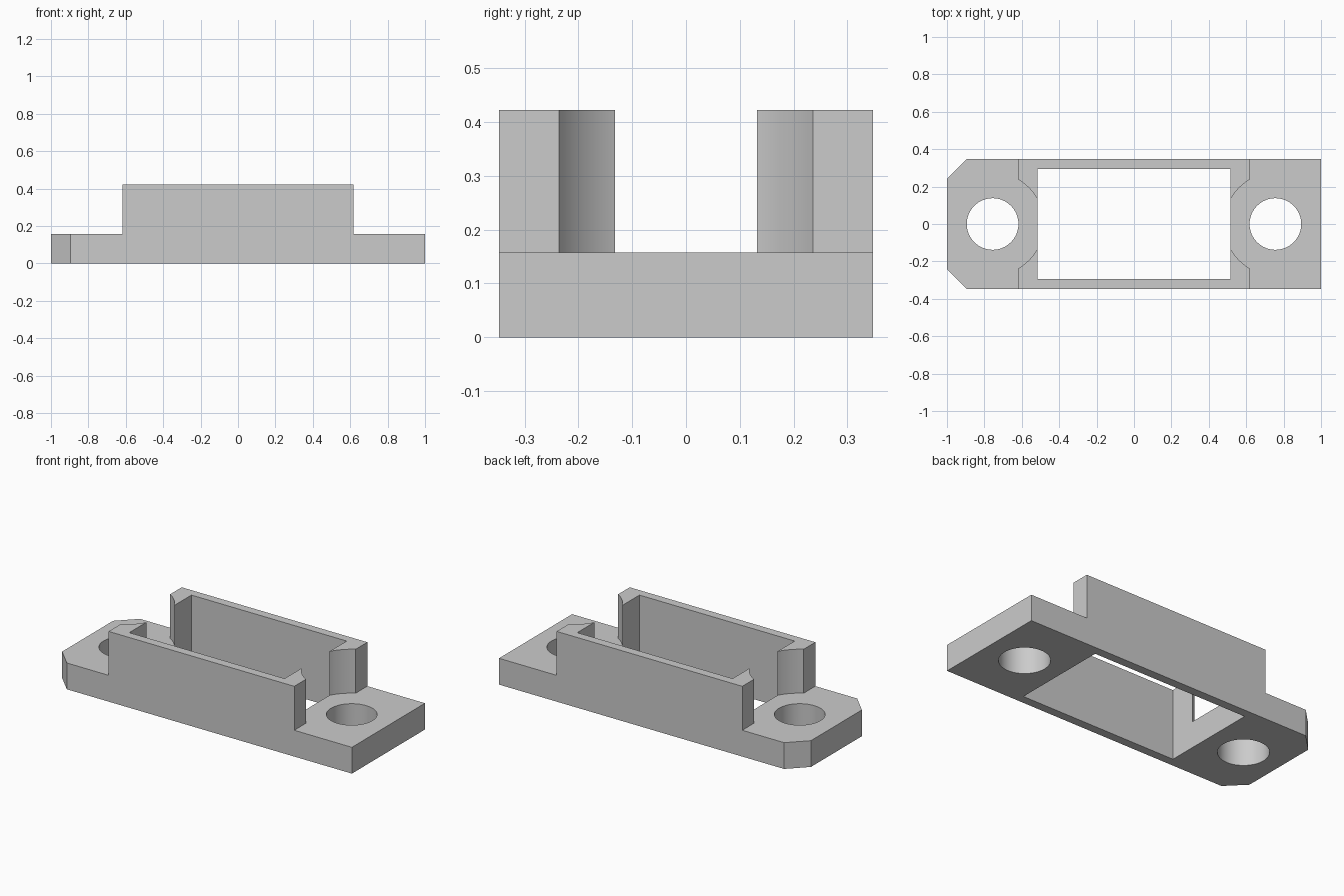
import bpy
import bmesh
from math import sin, cos, acos, pi, radians

if "Cube" in bpy.data.objects:
    bpy.data.objects.remove(bpy.data.objects["Cube"], do_unlink=True)

HALF_Y, BASE_H, WALL_H = 0.347, 0.158, 0.422
WALL_X, HOLE_X, HOLE_R, RELIEF_R = 0.617, 0.756, 0.138, 0.274
CHAMFER = 0.105

grey = bpy.data.materials.new("light grey")
grey.use_nodes = True
grey.diffuse_color = (0.6, 0.6, 0.6, 1)
grey.node_tree.nodes["Principled BSDF"].inputs["Base Color"].default_value = (0.6, 0.6, 0.6, 1)


def prism(name, outline, z0, z1):
    """Extrude a plan outline between two heights."""
    bm = bmesh.new()
    face = bm.faces.new([bm.verts.new((x, y, z0)) for x, y in outline])
    top = bmesh.ops.extrude_face_region(bm, geom=[face])["geom"]
    verts = [v for v in top if isinstance(v, bmesh.types.BMVert)]
    bmesh.ops.translate(bm, vec=(0, 0, z1 - z0), verts=verts)
    bmesh.ops.recalc_face_normals(bm, faces=bm.faces)
    mesh = bpy.data.meshes.new(name)
    bm.to_mesh(mesh)
    bm.free()
    mesh.materials.append(grey)
    obj = bpy.data.objects.new(name, mesh)
    bpy.context.collection.objects.link(obj)
    return obj


def arc(cx, r, a0, a1, steps):
    angles = [a0 + (a1 - a0) * i / steps for i in range(steps + 1)]
    return [(cx + r * cos(a), r * sin(a)) for a in angles]


def rectangle(x, y):
    return [(-x, -y), (x, -y), (x, y), (-x, y)]


# Full-height body with the two chamfered corners on one end
inner = HALF_Y - CHAMFER
body = prism("servo_bracket", [
    (1, -HALF_Y), (1, HALF_Y), (CHAMFER - 1, HALF_Y),
    (-1, inner), (-1, -inner), (CHAMFER - 1, -HALF_Y)], 0, WALL_H)
body.name = body.data.name = "mounting_bracket"

# Rectangular through opening
cutters = [prism("opening_cutter", rectangle(0.516, 0.295), -0.2, 0.7)]

# Each end: lowered flange with a round relief in the walls, and a screw hole
half = acos((HOLE_X - WALL_X) / RELIEF_R)
for side in (1, -1):
    relief = arc(HOLE_X, RELIEF_R, pi - half, pi + half, 32)
    flange = [(1.2, -0.5), (1.2, 0.5), (WALL_X, 0.5)] + relief + [(WALL_X, -0.5)]
    hole = arc(HOLE_X, HOLE_R, 0, 2 * pi, 64)[:-1]
    cutters.append(prism("flange_cutter", [(side * x, y) for x, y in flange], BASE_H, 0.7))
    cutters.append(prism("hole_cutter", [(side * x, y) for x, y in hole], -0.2, 0.7))

# Cut the body, then discard the cutters
bpy.ops.object.select_all(action="DESELECT")
bpy.context.view_layer.objects.active = body
body.select_set(True)
for cutter in cutters:
    cutter.hide_render = True
    cut = body.modifiers.new("cut", "BOOLEAN")
    cut.operation = "DIFFERENCE"
    cut.solver = "EXACT"
    cut.object = cutter
    bpy.ops.object.modifier_apply(modifier=cut.name)
    bpy.data.objects.remove(cutter, do_unlink=True)

bpy.ops.object.shade_smooth_by_angle(angle=radians(25))
